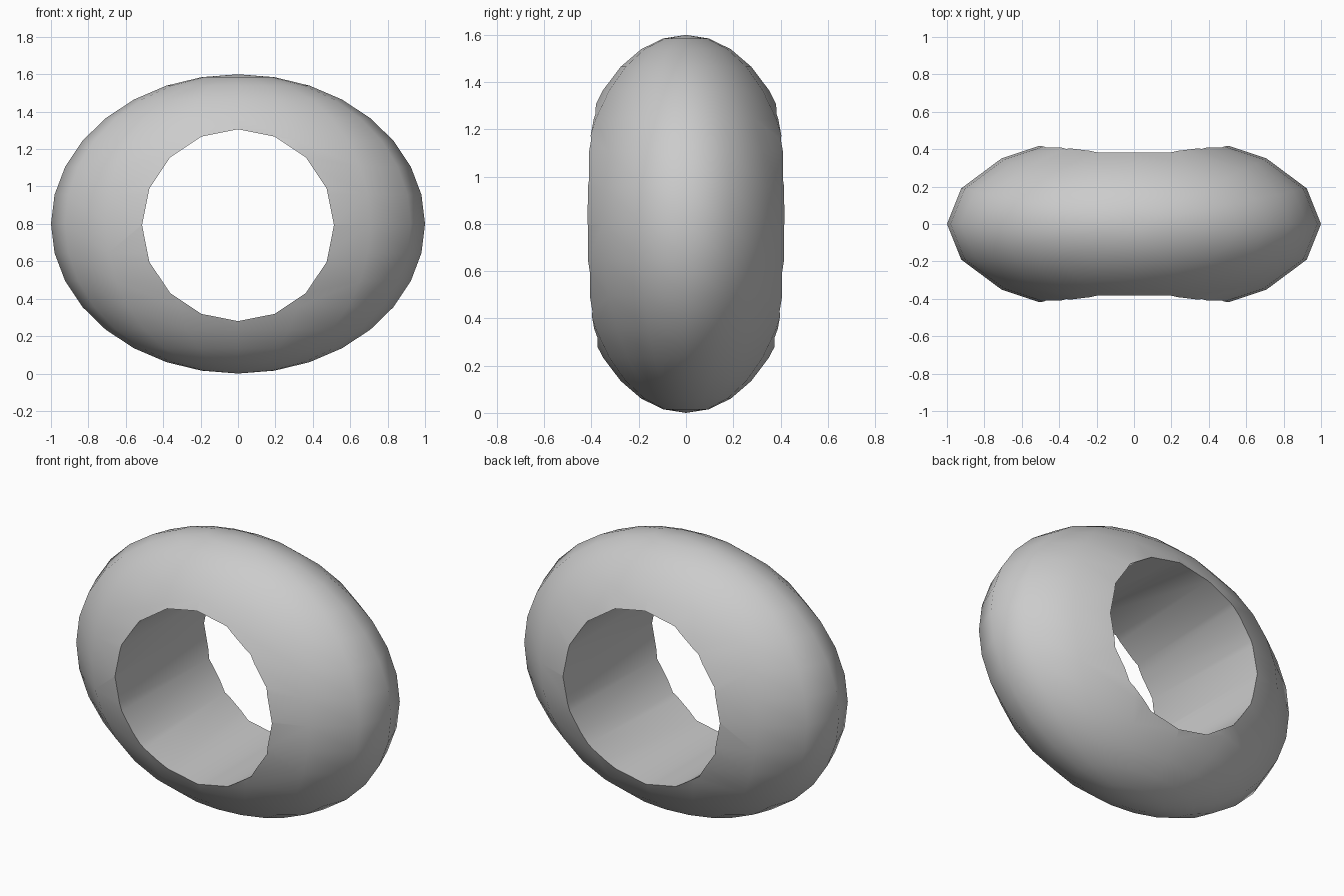
import bpy, math

if "Cube" in bpy.data.objects:
    bpy.data.objects.remove(bpy.data.objects["Cube"])

# Flattened ellipsoid body
bpy.ops.mesh.primitive_uv_sphere_add(segments=16, ring_count=16, radius=1, location=(0, 0, 0.8))
ring = bpy.context.object
ring.name = "ring_body"
ring.scale = (1.0, 0.497, 0.8)
bpy.ops.object.transform_apply(location=False, rotation=False, scale=True)

# Straight 16-sided bore from front to back
bpy.ops.mesh.primitive_cylinder_add(vertices=16, radius=0.513, depth=2,
                                    location=(0, 0, 0.793), rotation=(math.pi / 2, 0, 0))
cutter = bpy.context.object
cutter.name = "hole_cutter"
cutter.hide_render = True

bore = ring.modifiers.new("bore", 'BOOLEAN')
bore.operation = 'DIFFERENCE'
bore.solver = 'EXACT'
bore.object = cutter
bpy.ops.object.select_all(action='DESELECT')
ring.select_set(True)
bpy.context.view_layer.objects.active = ring
bpy.ops.object.modifier_apply(modifier="bore")
bpy.data.objects.remove(cutter, do_unlink=True)

# Smooth surface with a crisp bore edge
bpy.ops.object.shade_smooth_by_angle(angle=math.radians(50))
